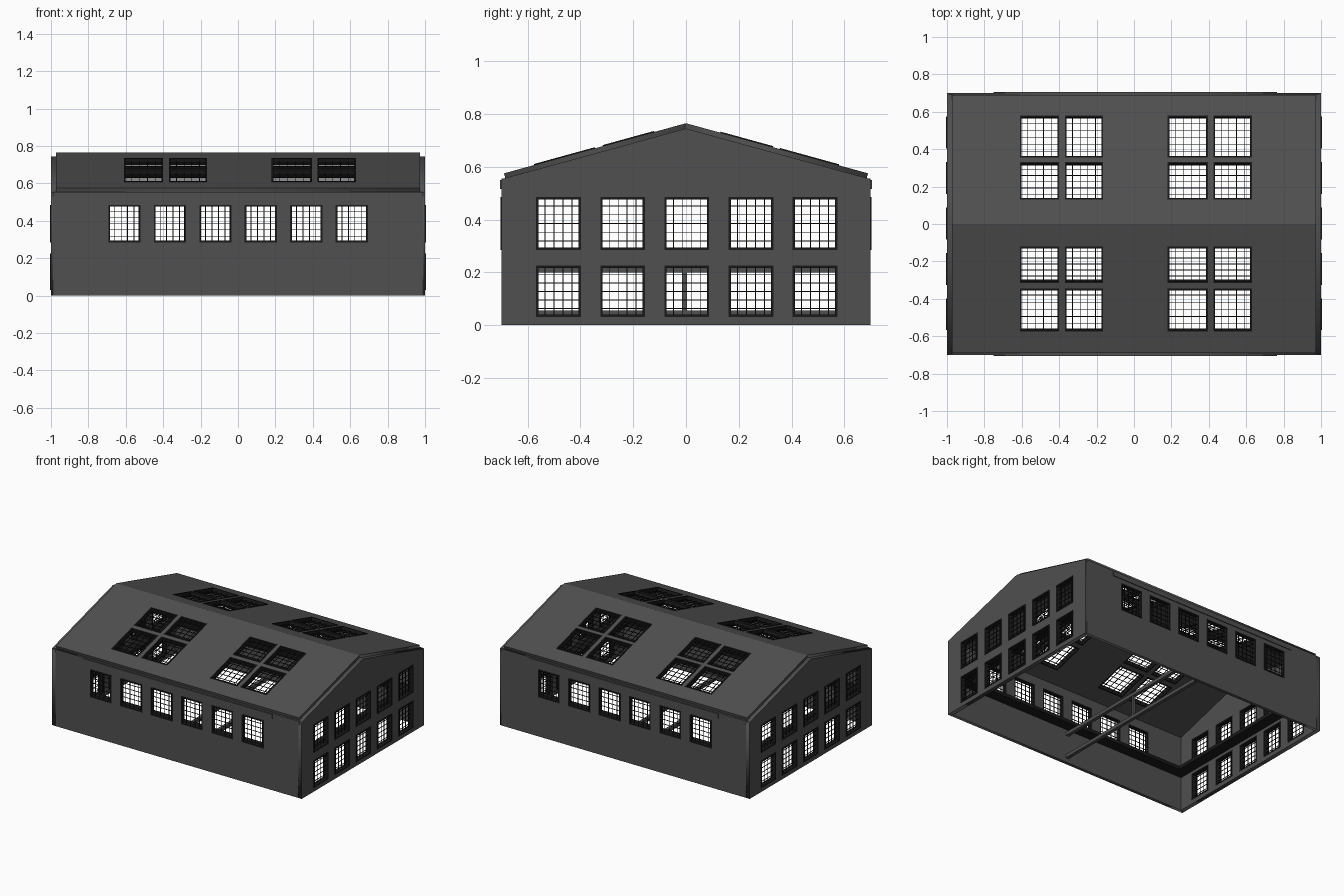
import bpy, bmesh
from math import hypot, pi
from mathutils import Matrix, Vector

if "Cube" in bpy.data.objects:
    bpy.data.objects.remove(bpy.data.objects["Cube"])


def material(name, v):
    m = bpy.data.materials.new(name)
    m.diffuse_color = (v, v, v, 1)
    m.use_nodes = True
    m.node_tree.nodes["Principled BSDF"].inputs["Base Color"].default_value = m.diffuse_color
    return m


GREY, BLACK = material("wall_grey", 0.08), material("frame_black", 0.01)


def plane(u, v, origin):
    """Matrix with local x = u, y = v, z = outward normal."""
    u, v = Vector(u).normalized(), Vector(v).normalized()
    m = Matrix((u, v, u.cross(v))).transposed().to_4x4()
    m.translation = Vector(origin)
    return m


def finish(name, mesh, mat, matrix):
    ob = bpy.data.objects.new(name, mesh)
    bpy.context.collection.objects.link(ob)
    mesh.materials.clear()
    mesh.materials.append(mat)
    ob.matrix_world = matrix
    return ob


def boxes(name, spans, mat, matrix=Matrix()):
    """One object made of boxes (x0, x1, y0, y1, z0, z1)."""
    bm = bmesh.new()
    for x0, x1, y0, y1, z0, z1 in spans:
        t = Matrix.Translation(((x0 + x1) / 2, (y0 + y1) / 2, (z0 + z1) / 2))
        bmesh.ops.create_cube(bm, size=1, matrix=t @ Matrix.Diagonal((x1 - x0, y1 - y0, z1 - z0, 1)))
    me = bpy.data.meshes.new(name)
    bm.to_mesh(me)
    bm.free()
    return finish(name, me, mat, matrix)


def panel(name, outline, holes, t, matrix):
    """Slab with rectangular holes; its outer face lies on local z = 0."""
    cu = bpy.data.curves.new(name, 'CURVE')
    cu.dimensions, cu.fill_mode, cu.extrude = '2D', 'BOTH', t / 2
    loops = [outline] + [[(a, c), (a, d), (b, d), (b, c)] for a, b, c, d in holes]
    for pts in loops:
        sp = cu.splines.new('POLY')
        sp.points.add(len(pts) - 1)
        for p, (x, y) in zip(sp.points, pts):
            p.co = (x, y, 0, 1)
        sp.use_cyclic_u = True
    tmp = bpy.data.objects.new(name + "_curve", cu)
    bpy.context.collection.objects.link(tmp)
    dg = bpy.context.evaluated_depsgraph_get()
    me = bpy.data.meshes.new_from_object(tmp.evaluated_get(dg))
    bpy.data.objects.remove(tmp)
    finish(name, me, GREY, matrix @ Matrix.Translation((0, 0, -t / 2)))


def frames(name, holes, t, nx, ny, matrix):
    """Black border and glazing bars for each hole."""
    spans, w, h = [], 0.009, 0.0016
    zo, zi, zm = 0.004, -t - 0.002, -t / 2
    for a, b, c, d in holes:
        spans += [(a, a + w, c, d, zi, zo), (b - w, b, c, d, zi, zo),
                  (a + w, b - w, c, c + w, zi, zo), (a + w, b - w, d - w, d, zi, zo)]
        for i in range(1, nx):
            x = a + (b - a) * i / nx
            spans.append((x - h, x + h, c, d, zm - 0.002, zm + 0.002))
        for i in range(1, ny):
            y = c + (d - c) * i / ny
            spans.append((a, b, y - h, y + h, zm - 0.0015, zm + 0.0025))
    boxes(name, spans, BLACK, matrix)


# Openings in the walls
UP, LOW = (0.285, 0.485), (0.03, 0.225)
side_holes = [(-0.607 + 0.243 * i - 0.086, -0.607 + 0.243 * i + 0.086, *UP) for i in range(6)]
end_holes = [(0.003 + 0.243 * i - 0.085, 0.003 + 0.243 * i + 0.085, *z)
             for i in range(-2, 3) for z in (UP, LOW)]
T_SIDE, T_END, T_ROOF = 0.022, 0.03, 0.03

# Long side walls
for name, s in (("front", -1), ("back", 1)):
    m = plane((-s, 0, 0), (0, 0, 1), (0, 0.7 * s, 0))
    panel(name + "_wall", [(-0.99, 0), (0.99, 0), (0.99, 0.555), (-0.99, 0.555)], side_holes, T_SIDE, m)
    frames(name + "_windows", side_holes, T_SIDE, 5, 6, m)

# Gable end walls
gable = [(-0.7, 0), (0.7, 0), (0.7, 0.553), (0, 0.745), (-0.7, 0.553)]
for name, s in (("right", 1), ("left", -1)):
    m = plane((0, s, 0), (0, 0, 1), (s, 0, 0))
    holes = [(min(a * s, b * s), max(a * s, b * s), c, d) for a, b, c, d in end_holes]
    panel(name + "_gable", gable, holes, T_END, m)
    frames(name + "_windows", holes, T_END, 5, 6, m)

# Roof slopes with skylights
RUN, RISE = 0.69, 0.19
LEN = hypot(RUN, RISE)
k = LEN / RUN
sky_x = [(-0.61, -0.4), (-0.37, -0.165), (0.18, 0.395), (0.425, 0.63)]
for name, s, rows in (("front", -1, [(0.12, 0.315), (0.345, 0.575)]),
                      ("back", 1, [(0.13, 0.33), (0.355, 0.58)])):
    m = plane((-s, 0, 0), (0, -s * RUN, RISE), (0, s * RUN, 0.575))
    holes = [(min(-s * a, -s * b), max(-s * a, -s * b), (RUN - d) * k, (RUN - c) * k)
             for a, b in sky_x for c, d in rows]
    panel(name + "_roof", [(-0.972, 0), (0.972, 0), (0.972, LEN), (-0.972, LEN)], holes, T_ROOF, m)
    frames(name + "_skylights", holes, T_ROOF, 5, 6, m)

# Thin eave trim on both long sides
for name, s in (("front", -1), ("back", 1)):
    y = sorted((0.699 * s, 0.706 * s))
    boxes(name + "_eave_trim", [(-0.75, 0.765, *y, 0.515, 0.55)], GREY)

# Ledge running round the inside of the walls
z = (0.245, 0.27)
boxes("inner_ledge", [(-0.975, 0.975, -0.685, -0.6, *z), (-0.975, 0.975, 0.6, 0.685, *z),
                      (-0.975, -0.89, -0.6, 0.6, *z), (0.89, 0.975, -0.6, 0.6, *z)], BLACK)

# Cross beams and centre post
boxes("cross_beams", [(-0.012, 0.012, -0.69, 0.69, 0.2, 0.224),
                      (-0.012, 0.012, -0.69, 0.69, 0.032, 0.056)], GREY)
boxes("centre_post", [(-0.01, 0.01, -0.014, 0.004, 0.056, 0.2)], GREY)
